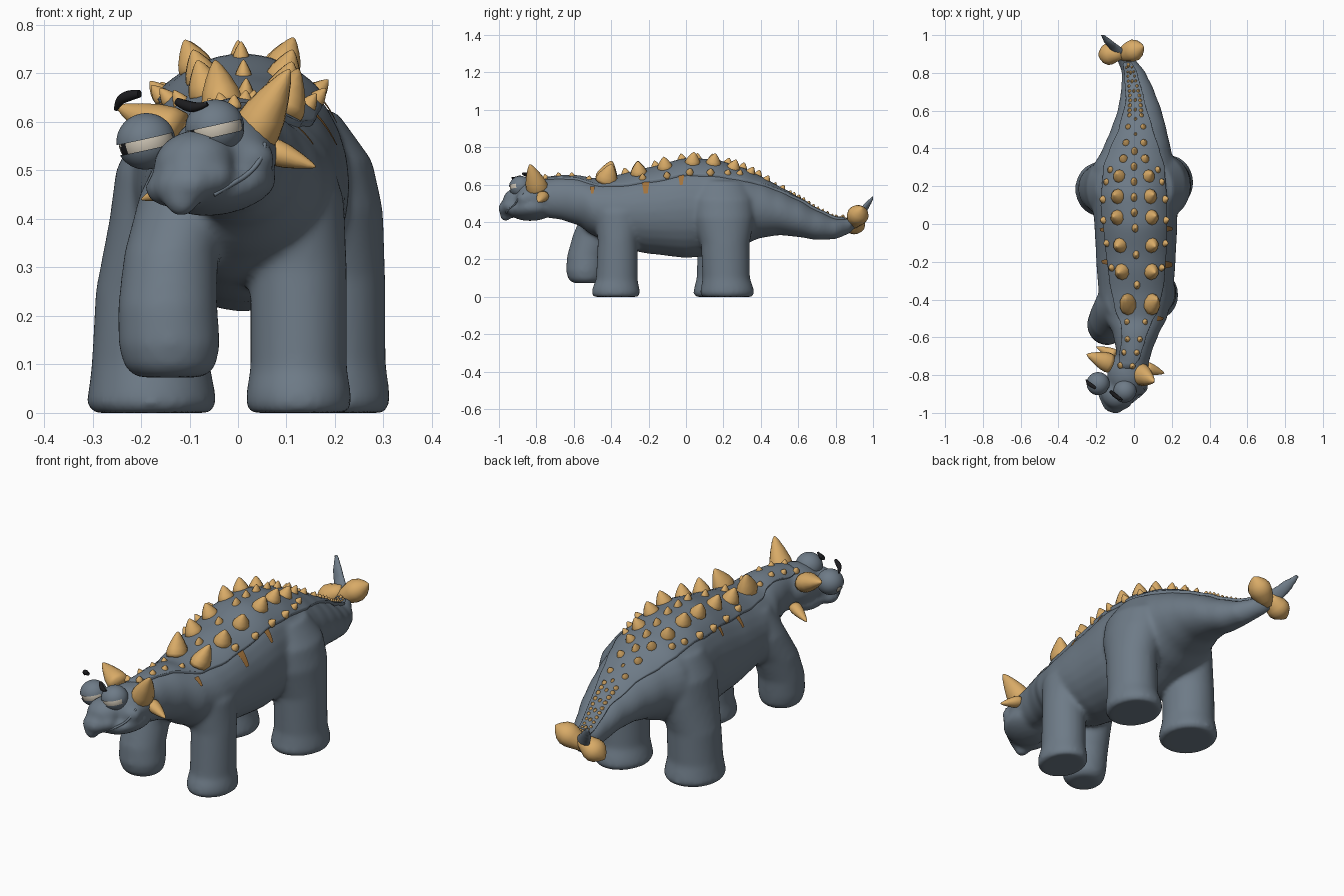
import bpy, bmesh, math
from mathutils import Vector, Matrix
from mathutils.bvhtree import BVHTree

if "Cube" in bpy.data.objects:
    bpy.data.objects.remove(bpy.data.objects["Cube"])

def mat(name, c):
    m = bpy.data.materials.new(name)
    m.diffuse_color = (*c, 1)
    m.use_nodes = True
    m.node_tree.nodes["Principled BSDF"].inputs["Base Color"].default_value = m.diffuse_color
    return m

GREY = mat("slate grey skin", (0.155, 0.197, 0.242))
HORN = mat("tan horn", (0.69, 0.405, 0.135))
RUST = mat("rust brown", (0.36, 0.17, 0.045))
WHITE = mat("eye cream", (0.64, 0.58, 0.48))
BLACK = mat("black", (0.012, 0.012, 0.014))

def finish(bm, name, *mats, recalc=True):
    if recalc:
        bmesh.ops.recalc_face_normals(bm, faces=bm.faces)
    for f in bm.faces:
        f.smooth = True
    me = bpy.data.meshes.new(name)
    bm.to_mesh(me)
    bm.free()
    ob = bpy.data.objects.new(name, me)
    bpy.context.collection.objects.link(ob)
    for m in mats:
        me.materials.append(m)
    return ob

def loft(bm, rings):
    vs = [[bm.verts.new(p) for p in r] for r in rings]
    n = len(vs[0])
    for a, b in zip(vs, vs[1:]):
        for i in range(n):
            bm.faces.new((a[i], a[(i + 1) % n], b[(i + 1) % n], b[i]))
    bm.faces.new(vs[0])
    bm.faces.new(vs[-1])

def circle(n=28):
    return [(math.cos(2 * math.pi * i / n), math.sin(2 * math.pi * i / n)) for i in range(n)]

def lerp(table, y):
    for a, b in zip(table, table[1:]):
        if y <= b[0]:
            t = max(0, (y - a[0]) / (b[0] - a[0]))
            t = t * t * (3 - 2 * t) * 0.4 + t * 0.6
            return [p + (q - p) * t for p, q in zip(a[1:], b[1:])]
    return table[-1][1:]

# Head frame: turned and rolled to one side
ay = -Vector((-0.37, -0.92, -0.10)).normalized()
ax = Vector((0.93, -0.33, 0.2))
ax = (ax - ax.dot(ay) * ay).normalized()
HEAD = Matrix((ax, ay, ax.cross(ay))).transposed().to_4x4()

def ball(bm, c, r, u=32, v=20):
    m = Matrix.Translation(c) @ HEAD @ Matrix.Diagonal((*r, 1))
    return bmesh.ops.create_uvsphere(bm, u_segments=u, v_segments=v, radius=1, matrix=m)

# Body, neck and tail: y, centre x, half width, bottom z, top z
BODY = [(-0.80, -0.02, 0.08, 0.43, 0.62), (-0.68, 0, 0.093, 0.415, 0.64),
        (-0.58, 0.01, 0.122, 0.385, 0.64), (-0.50, 0.01, 0.165, 0.33, 0.622),
        (-0.38, 0.01, 0.197, 0.27, 0.637), (-0.2, 0.01, 0.21, 0.23, 0.68),
        (0, 0.01, 0.22, 0.208, 0.73), (0.15, 0, 0.228, 0.22, 0.725),
        (0.3, 0, 0.22, 0.275, 0.68), (0.4, 0.015, 0.18, 0.315, 0.632),
        (0.5, 0.025, 0.148, 0.33, 0.577), (0.6, 0.03, 0.117, 0.32, 0.522),
        (0.7, 0.02, 0.09, 0.303, 0.462), (0.8, 0, 0.064, 0.308, 0.417),
        (0.87, -0.04, 0.05, 0.335, 0.418), (0.92, -0.085, 0.041, 0.38, 0.458),
        (0.96, -0.13, 0.032, 0.44, 0.51), (1.005, -0.17, 0.014, 0.52, 0.552)]
bm = bmesh.new()
rings = []
for i in range(73):
    y = -0.8 + 1.805 * i / 72
    cx, w, lo, hi = lerp(BODY, y)
    rings.append([(cx + w * c, y, (lo + hi) / 2 + (hi - lo) / 2 * s) for c, s in circle()])
loft(bm, rings)

# Legs: x, y, z, radius x, radius y
LEGS = [
    [(.125, -.375, 0, .102, .122), (.125, -.375, .02, .11, .13), (.125, -.375, .05, .107, .125),
     (.125, -.37, .09, .1, .112), (.125, -.365, .3, .1, .107), (.11, -.36, .45, .108, .13), (.075, -.36, .57, .085, .12)],
    [(-.14, -.535, .073, .07, .07), (-.14, -.535, .095, .095, .095), (-.142, -.537, .14, .105, .105),
     (-.145, -.53, .22, .103, .106), (-.138, -.495, .33, .097, .11), (-.105, -.43, .45, .098, .125), (-.07, -.4, .57, .075, .11)],
    [(.185, .22, 0, .117, .134), (.185, .22, .02, .129, .146), (.187, .22, .05, .125, .14),
     (.19, .215, .1, .115, .127), (.19, .21, .28, .114, .13), (.172, .2, .42, .127, .165),
     (.15, .195, .52, .127, .17), (.1, .185, .62, .105, .14)],
    [(-.178, .185, 0, .122, .134), (-.178, .185, .02, .135, .147), (-.178, .185, .05, .13, .141),
     (-.18, .185, .1, .122, .128), (-.176, .19, .25, .118, .128), (-.145, .19, .4, .12, .16),
     (-.13, .19, .5, .122, .165), (-.1, .185, .61, .1, .135)]]
for leg in LEGS:
    loft(bm, [[(x + rx * c, y + ry * s, z) for c, s in circle()] for x, y, z, rx, ry in leg])

# Skull, muzzle, cheek, hooked beak and jaw
for c, r in [((-.03, -.79, .53), (.11, .13, .095)), ((-.09, -.895, .515), (.085, .085, .068)),
             ((-.10, -.915, .475), (.098, .065, .05)), ((-.112, -.955, .47), (.064, .045, .045)),
             ((-.118, -.965, .44), (.036, .03, .037)), ((-.005, -.845, .515), (.085, .06, .055)),
             ((-.03, -.825, .463), (.11, .125, .053))]:
    ball(bm, c, r)
body = finish(bm, "body", GREY)
rm = body.modifiers.new("blend", 'REMESH')
rm.mode, rm.voxel_size, rm.use_smooth_shade = 'VOXEL', 0.01, True
sm = body.modifiers.new("soften", 'SMOOTH')
sm.factor, sm.iterations = 0.5, 14
bpy.context.view_layer.update()
skin = BVHTree.FromObject(body, bpy.context.evaluated_depsgraph_get())

def drop(x, y):
    p, n, _, _ = skin.ray_cast(Vector((x, y, 2)), Vector((0, 0, -1)))
    return (p, n) if p else (Vector((x, y, .4)), Vector((0, 0, 1)))

# Armoured back: raised strip laid over the body; y, centre x, half width
SHELL = [(-.77, -.045, .03), (-.7, -.02, .05), (-.6, 0, .058), (-.53, .01, .075), (-.45, .015, .112), (-.3, .015, .14),
         (-.1, .01, .158), (.1, 0, .17), (.3, 0, .158), (.38, .003, .13), (.5, .01, .085),
         (.65, .008, .045), (.8, -.015, .03), (.86, -.035, .02)]
bm = bmesh.new()
grid = []
COLS = 25
for i in range(91):
    y = -.77 + 1.63 * i / 90
    cx, w = lerp(SHELL, y)
    row = []
    for j in range(COLS):
        u = 2 * j / (COLS - 1) - 1
        p, n = drop(cx + w * math.sin(u * 1.45) / math.sin(1.45), y)
        edge = j in (0, COLS - 1) or i in (0, 90)
        row.append(bm.verts.new(p + n * (-.008 if edge else .013)))
    grid.append(row)
for a, b in zip(grid, grid[1:]):
    for j in range(COLS - 1):
        bm.faces.new((a[j], a[j + 1], b[j + 1], b[j]))
finish(bm, "armoured_back", GREY, recalc=False)

# Horns and studs
CONE = [(-.1, .95), (.06, 1), (.3, .88), (.6, .6), (.85, .31), (.96, .14), (1, .04)]
DROP = [(-.1, .5), (.15, .75), (.4, .97), (.58, 1), (.75, .82), (.9, .45), (.98, .15), (1, .04)]

def spike(bm, base, d, r, h, squash=1, side=10, prof=CONE):
    d = Vector(d).normalized()
    s = Vector((0, 1, 0)) if abs(d.y) < .8 else Vector((1, 0, 0))
    a = (s - s.dot(d) * d).normalized()
    b = d.cross(a)
    loft(bm, [[Vector(base) + d * h * t + (a * c + b * q * squash) * r * k for c, q in circle(side)] for t, k in prof])

bm = bmesh.new()
def stud(x, y, r, h, lean=0.0, squash=.9):
    p, n = drop(x, y)
    spike(bm, p + n * .006, n + Vector((0, lean, .2)), r, h, squash)

MAIN = [(-.25, .075, .045, .07), (-.11, .08, .042, .064), (.035, .087, .042, .064), (.145, .083, .041, .06),
        (.25, .075, .037, .053), (.34, .055, .026, .04), (.425, .045, .022, .032), (.51, .038, .018, .026)]
OUTER = [(-.23, .125, .021, .034), (-.1, .145, .021, .034), (.02, .155, .022, .034), (.13, .155, .023, .034),
         (.22, .14, .02, .03), (.285, .12, .02, .03)]
for s in (-1, 1):
    stud(.03 + s * .06, -.425, .06, .1, .5, .75)
    for y, x, r, h in MAIN + OUTER:
        stud(lerp(SHELL, y)[0] + s * x, y, r, h, .1)
    for k in range(11):
        y = .57 + .026 * k
        stud(lerp(SHELL, y)[0] + s * (.03 - .0018 * k), y, .015 - .0006 * k, .021 - .0007 * k)
    for y in (-.52, -.61, -.68, -.75):
        stud(lerp(SHELL, y)[0] + s * (.045 if y > -.6 else .03), y, .018, .024)
for y in (-.32, -.16, -.02, .06, .14, .22, .3, .38, .47, .55, .6, .65, .7, .75, .8, .84):
    big = y < .4
    stud(lerp(SHELL, y)[0], y, .025 if big else .013, .036 if big else .019, 0, .72)
finish(bm, "back_studs", HORN)

bm = bmesh.new()
for base, tip, r in [((.035, -.795, .58), (.106, -.835, .708), .06), ((-.135, -.735, .585), (-.25, -.69, .632), .053),
                     ((.075, -.765, .538), (.16, -.79, .507), .033), ((-.11, -.69, .47), (-.2, -.65, .44), .03)]:
    d = Vector(tip) - Vector(base)
    spike(bm, base, d, r, d.length, .85, 14)
finish(bm, "head_horns", HORN)

# Teardrop spikes of the tail club
bm = bmesh.new()
for base, tip in [((-.065, .895, .395), (.05, .94, .475)), ((-.075, .905, .42), (-.187, .895, .355))]:
    d = Vector(tip) - Vector(base)
    spike(bm, base, d, .058, d.length, .9, 16, DROP)
finish(bm, "tail_spikes", HORN)

# Eyes: cream ball with a pupil inside heavy grey lids
inv = HEAD.to_3x3().transposed()
for name, c in [("left", Vector((-.19, -.845, .56))), ("right", Vector((-.048, -.885, .588)))]:
    bm = bmesh.new()
    ball(bm, c, (.056,) * 3, 40, 30)
    look = Vector((-.62, -.78, -.12)).normalized()
    for f in bm.faces:
        d = (inv @ (f.calc_center_median() - c)).normalized()
        f.material_index = 1 if d.dot(look) > .97 else 0
    finish(bm, name + "_eye", WHITE, BLACK)
    bm = bmesh.new()
    ball(bm, c, (.061, .061, .058), 40, 32)
    gap = []
    for f in bm.faces:
        d = (inv @ (f.calc_center_median() - c)).normalized()
        if -.3 < d.z < .09 and d.y < -.05:
            gap.append(f)
    bmesh.ops.delete(bm, geom=gap, context='FACES')
    finish(bm, name + "_eyelids", GREY)

# Tapered tubes for brows and mouth
def tube(name, pts, m, r):
    cu = bpy.data.curves.new(name, 'CURVE')
    cu.dimensions, cu.bevel_depth, cu.use_fill_caps, cu.bevel_resolution = '3D', 1, True, 3
    sp = cu.splines.new('NURBS')
    sp.points.add(len(pts) - 1)
    sp.use_endpoint_u, sp.order_u = True, 3
    for q, p, k in zip(sp.points, pts, r):
        q.co, q.radius = (*p, 1), k
    cu.materials.append(m)
    ob = bpy.data.objects.new(name, cu)
    bpy.context.collection.objects.link(ob)
    bpy.ops.object.select_all(action='DESELECT')
    ob.select_set(True)
    bpy.context.view_layer.objects.active = ob
    bpy.ops.object.convert(target='MESH')

tube("left_brow", [(-.252, -.825, .625), (-.245, -.84, .645), (-.225, -.855, .655), (-.203, -.87, .658)],
     BLACK, (.004, .010, .012, .008))
tube("right_brow", [(-.125, -.885, .642), (-.105, -.905, .632), (-.085, -.92, .63), (-.063, -.93, .637)],
     BLACK, (.008, .012, .010, .004))
lip = []
for x, z in [(.055, .555), (.05, .525), (.02, .49), (-.02, .468), (-.05, .45)]:
    p, n, _, _ = skin.ray_cast(Vector((x, -2, z)), Vector((0, 1, 0)))
    if p:
        lip.append(p)
tube("mouth_line", lip, GREY, [.005] * len(lip))

# Rust streaks hanging from the edge of the armour
bm = bmesh.new()
for s, y, top, bot, w in [(1, -.215, .645, .55, .026), (1, -.025, .66, .595, .018), (1, -.5, .585, .55, .014),
                          (-1, -.2, .645, .575, .02), (-1, -.03, .66, .6, .016)]:
    prev = None
    for k in range(7):
        z = top + (bot - top) * k / 6
        row = []
        for e in (-1, 0, 1):
            p, n, _, _ = skin.ray_cast(Vector((s, y + e * w * (1 - .1 * k), z)), Vector((-s, 0, 0)))
            row.append(bm.verts.new(p + n * .006))
        if prev:
            for j in (0, 1):
                bm.faces.new((prev[j], prev[j + 1], row[j + 1], row[j]))
        prev = row
for f in bm.faces:
    f.normal_update()
    if f.normal.x * f.calc_center_median().x < 0:
        f.normal_flip()
finish(bm, "rust_streaks", RUST, recalc=False)
